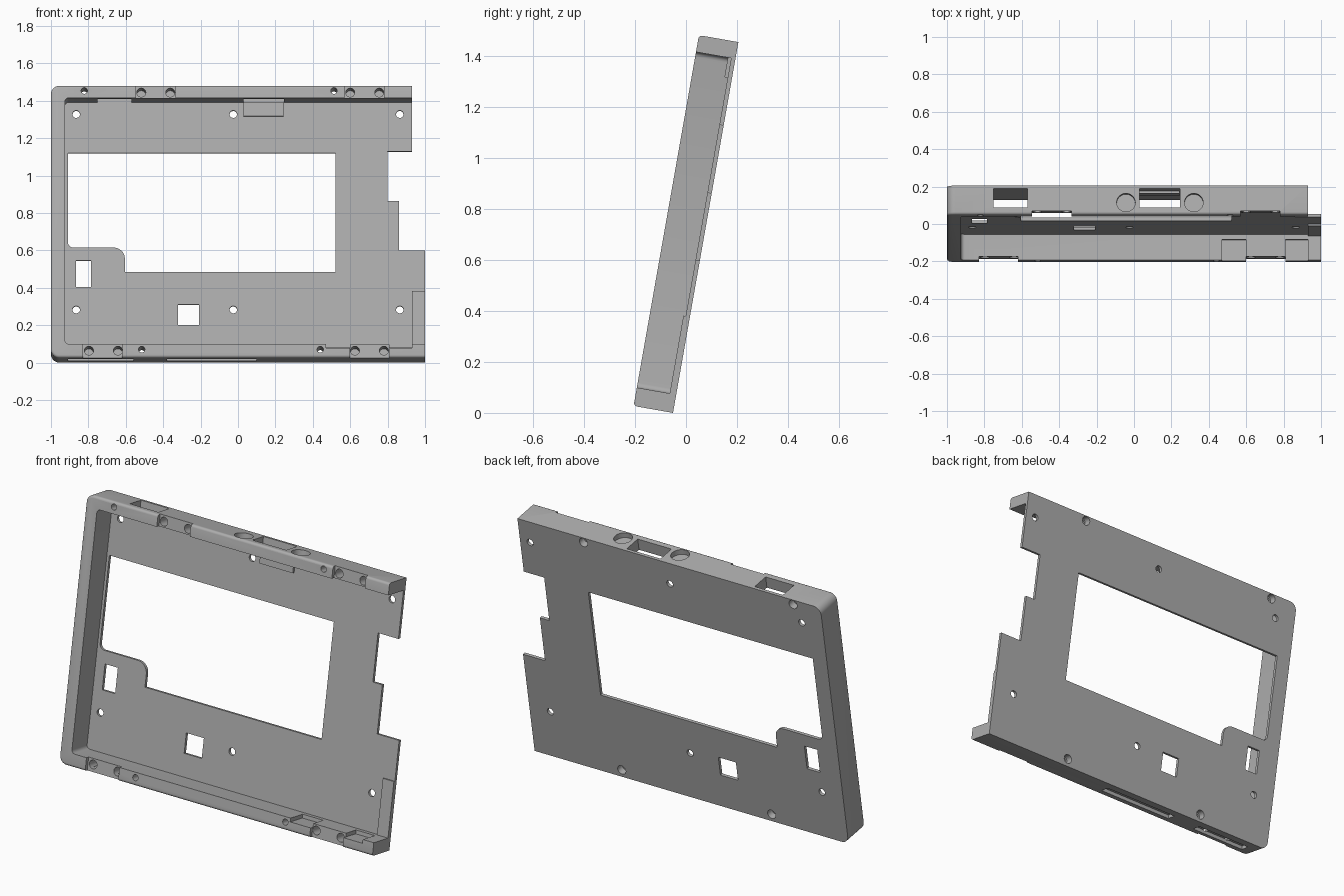
import bpy, bmesh, math
from mathutils import Matrix

if "Cube" in bpy.data.objects:
    bpy.data.objects.remove(bpy.data.objects["Cube"])

TILT = math.radians(10)
H, D, T = 1.477, 0.157, 0.017        # frame height, depth, back plate thickness
PLACE = Matrix.Translation((0, -0.051, 0)) @ Matrix.Rotation(math.pi / 2 - TILT, 4, 'X')

grey = bpy.data.materials.new("plain_grey")
grey.diffuse_color = (0.42, 0.42, 0.42, 1)
grey.use_nodes = True
grey.node_tree.nodes["Principled BSDF"].inputs["Base Color"].default_value = grey.diffuse_color


def pv(z):                            # height on the back plate
    return (z - 0.003) / math.cos(TILT)


def rv(z):                            # height on the front rim
    return (z - 0.027) / math.cos(TILT)


def arc(cx, cy, r, a0, a1, n=8):
    return [(cx + r * math.cos(math.radians(a0 + (a1 - a0) * i / n)),
             cy + r * math.sin(math.radians(a0 + (a1 - a0) * i / n))) for i in range(n + 1)]


def prism(name, pts, w0, w1, bevel=None):
    """Extrude an (x, v) outline from depth w0 to w1."""
    bm = bmesh.new()
    lo = [bm.verts.new((x, y, w0)) for x, y in pts]
    hi = [bm.verts.new((x, y, w1)) for x, y in pts]
    bm.faces.new(lo)
    bm.faces.new(hi)
    n = len(pts)
    for i in range(n):
        j = (i + 1) % n
        bm.faces.new((lo[i], lo[j], hi[j], hi[i]))
    bmesh.ops.recalc_face_normals(bm, faces=bm.faces)
    if bevel:
        edges = [e for e in bm.edges if all(v.co.z > w1 - 1e-5 for v in e.verts)
                 and min(v.co.x for v in e.verts) < 0.5]
        bmesh.ops.bevel(bm, geom=edges, offset=bevel, segments=4, profile=0.5, affect='EDGES')
    me = bpy.data.meshes.new(name)
    bm.to_mesh(me)
    bm.free()
    me.materials.append(grey)
    ob = bpy.data.objects.new(name, me)
    bpy.context.collection.objects.link(ob)
    return ob


def box(name, x0, x1, v0, v1, w0, w1):
    return prism(name, [(x0, v0), (x1, v0), (x1, v1), (x0, v1)], w0, w1)


def circle(x, v, r):
    return arc(x, v, r, 0, 360, 24)[:-1]


# Frame block: rounded left corners, stepped right edge
R = 0.045
outline = [(1, 0), (1, pv(0.6)), (0.86, pv(0.6)), (0.86, pv(0.865)), (0.80, pv(0.865)),
           (0.80, pv(1.13)), (0.93, pv(1.13)), (0.93, H)]
outline += arc(-1 + R, H - R, R, 90, 180) + arc(-1 + R, R, R, 180, 270)
frame = prism("tray_frame", outline, 0, D, bevel=0.014)
bpy.context.view_layer.objects.active = frame


def cut(ob):
    m = frame.modifiers.new("cut", 'BOOLEAN')
    m.operation = 'DIFFERENCE'
    m.solver = 'EXACT'
    m.object = ob
    bpy.ops.object.modifier_apply(modifier=m.name)
    bpy.data.objects.remove(ob)


def cut_box(*a):
    cut(box("cutter", *a))


def cut_hole(x, v, r, w0, w1):
    cut(prism("cutter", circle(x, v, r), w0, w1))


# Inside of the tray, open on the right
LO, HI = 0.073, 1.410
cav = [(1.2, LO), (1.2, HI)] + arc(-0.905, HI - 0.02, 0.02, 90, 180, 4) \
    + arc(-0.905, LO + 0.02, 0.02, 180, 270, 4)
cut(prism("cutter", cav, T, 0.4))

# Large window with a stepped, rounded lower left corner
b, s, t = pv(0.485), pv(0.615), pv(1.12)
win = [(0.52, b), (0.52, t), (-0.91, t)] + arc(-0.88, s + 0.03, 0.03, 180, 270, 6) \
    + arc(-0.665, s - 0.06, 0.06, 90, 0) + [(-0.605, b)]
cut(prism("cutter", win, -0.1, 0.1))

# Small windows
cut_box(-0.867, -0.785, pv(0.405), pv(0.545), -0.1, 0.1)
cut_box(-0.32, -0.208, pv(0.2), pv(0.31), -0.1, 0.1)

# Plate screw holes
for x in (-0.865, -0.025, 0.865):
    for z in (0.283, 1.328):
        cut_hole(x, pv(z), 0.02, -0.1, 0.1)

# Rim recesses with blind screw holes
for x in (-0.545, 0.57):
    cut_box(x, x + 0.21, HI - 0.05, H + 0.1, D - 0.02, 0.3)
for x in (-0.83, 0.6):
    cut_box(x, x + 0.21, -0.1, LO + 0.05, D - 0.02, 0.3)
for x in (-0.517, -0.362, 0.6, 0.755):
    cut_hole(x, rv(1.447), 0.024, 0.06, 0.3)
for x in (-0.797, -0.642, 0.625, 0.78):
    cut_hole(x, rv(0.067), 0.024, 0.06, 0.3)

# Through bolts in the rim, wider at the back
for x, z in ((-0.822, 1.453), (0.513, 1.453), (-0.515, 0.07), (0.44, 0.07)):
    cut_hole(x, rv(z), 0.017, -0.1, 0.3)
    cut_hole(x, rv(z), 0.026, -0.1, 0.04)

# Top wall: two openings and two round finger pockets
for x0, x1 in ((-0.75, -0.57), (0.03, 0.245)):
    cut_box(x0, x1, HI - 0.02, H + 0.1, T, 0.118)
for x in (-0.043, 0.32):
    c = prism("cutter", circle(x, 0.092, 0.05), 0, 0.2)
    c.data.transform(Matrix.Translation((0, H - 0.03, 0)) @
                     Matrix(((1, 0, 0, 0), (0, 0, 1, 0), (0, 1, 0, 0), (0, 0, 0, 1))))
    c.data.flip_normals()
    cut(c)

# Bottom wall: shallow outer slots and inner pockets
for x0, x1 in ((-0.91, -0.56), (-0.38, 0.1)):
    cut_box(x0, x1, -0.1, 0.02, 0.055, 0.11)
for x0, x1 in ((0.47, 0.6), (0.81, 0.93)):
    cut_box(x0, x1, 0.052, 0.1, 0.045, 0.3)

# Raised pads on the plate
pad = box("port_pad", 0.03, 0.243, pv(1.315), HI, T - 0.005, T + 0.013)
strip = box("edge_pad", 0.93, 1.0, LO - 0.005, pv(0.38), T - 0.005, T + 0.009)

for ob in (frame, pad, strip):
    ob.data.transform(PLACE)
    bpy.ops.object.select_all(action='DESELECT')
    ob.select_set(True)
    bpy.context.view_layer.objects.active = ob
    bpy.ops.object.shade_smooth_by_angle(angle=math.radians(35))
